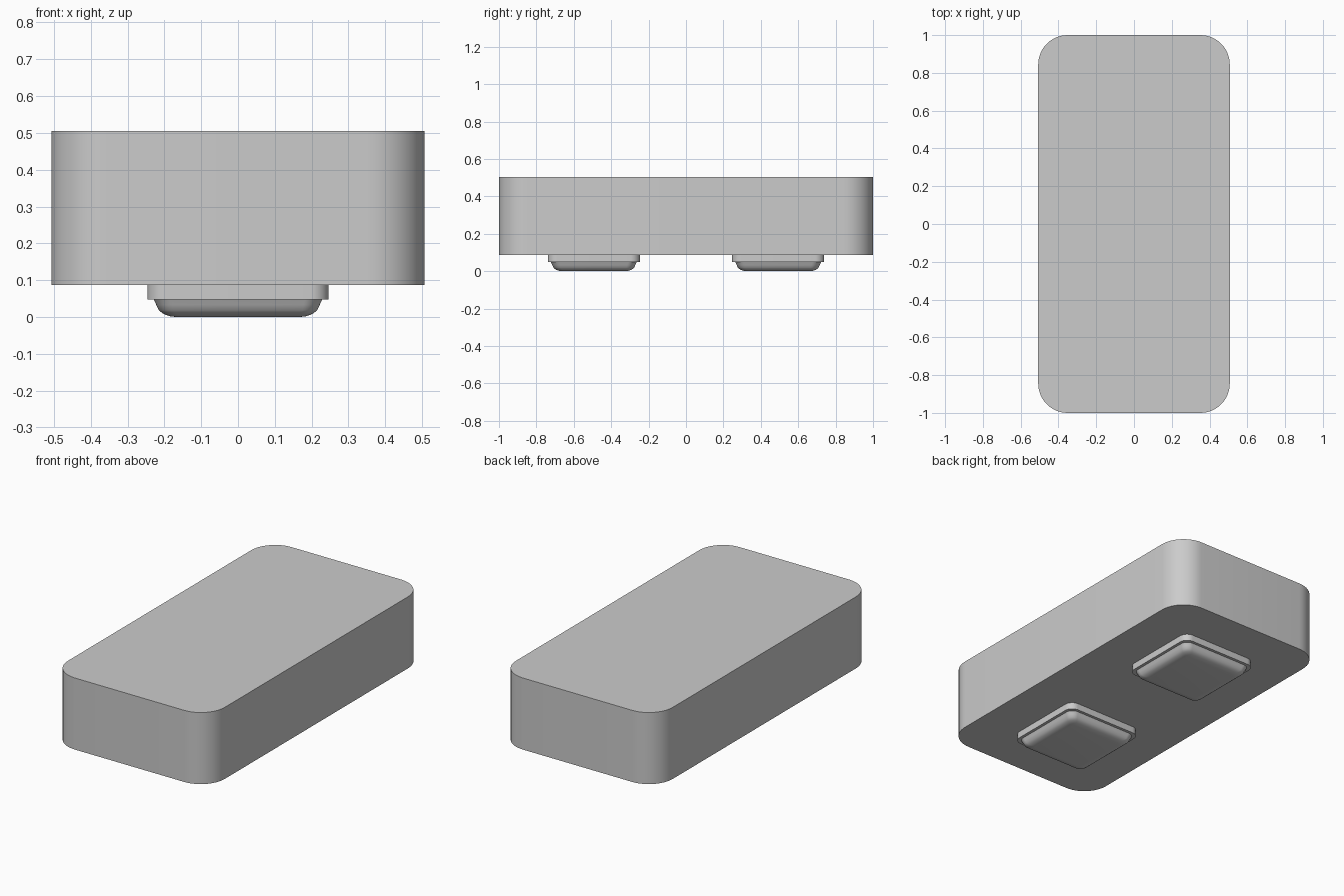
import bpy, bmesh, math

if "Cube" in bpy.data.objects:
    bpy.data.objects.remove(bpy.data.objects["Cube"])


def rounded_rect(hx, hy, r, seg):
    """Outline of a rounded rectangle, counter-clockwise."""
    pts = []
    for i, (sx, sy) in enumerate([(1, 1), (-1, 1), (-1, -1), (1, -1)]):
        for k in range(seg + 1):
            a = math.radians(90 * (i + k / seg))
            pts.append((sx * (hx - r) + r * math.cos(a),
                        sy * (hy - r) + r * math.sin(a)))
    return pts


def loft(name, levels, cy=0.0, seg=10):
    """Stack rounded rectangles (half x, half y, radius, z) from bottom to top."""
    bm = bmesh.new()
    rings = [[bm.verts.new((x, y + cy, z)) for x, y in rounded_rect(hx, hy, r, seg)]
             for hx, hy, r, z in levels]
    for low, high in zip(rings, rings[1:]):
        for i in range(len(low)):
            j = (i + 1) % len(low)
            bm.faces.new((low[i], low[j], high[j], high[i]))
    bm.faces.new(rings[0][::-1])
    bm.faces.new(rings[-1])
    mesh = bpy.data.meshes.new(name)
    bm.to_mesh(mesh)
    bm.free()
    obj = bpy.data.objects.new(name, mesh)
    bpy.context.collection.objects.link(obj)
    bpy.ops.object.select_all(action='DESELECT')
    obj.select_set(True)
    bpy.context.view_layer.objects.active = obj
    bpy.ops.object.shade_smooth_by_angle(angle=math.radians(40))
    return obj


# Main block with rounded vertical corners
loft("body", [(0.507, 1.0, 0.155, 0.087), (0.507, 1.0, 0.155, 0.505)], seg=12)

# Two feet underneath: a collar and a softly tapered pad each
for label, cy in (("front", -0.493), ("back", 0.493)):
    loft(label + "_foot_collar",
         [(0.246, 0.246, 0.05, 0.048), (0.246, 0.246, 0.05, 0.087)], cy)
    loft(label + "_foot_pad",
         [(0.170, 0.170, 0.025, 0.0), (0.185, 0.185, 0.03, 0.002),
          (0.202, 0.202, 0.035, 0.008), (0.215, 0.215, 0.04, 0.018),
          (0.222, 0.222, 0.045, 0.033), (0.229, 0.229, 0.045, 0.048)], cy)
